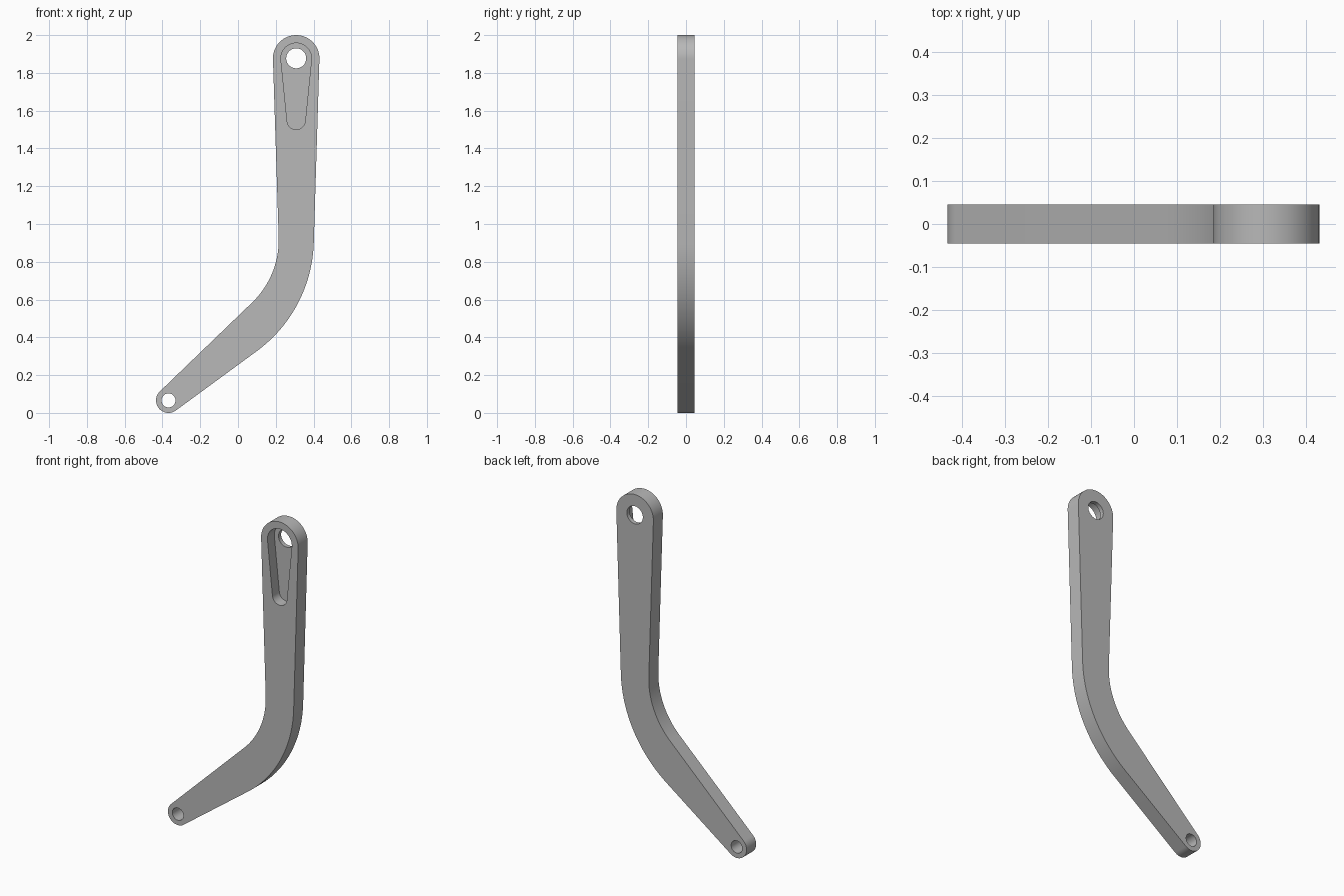
import bpy
import bmesh
from math import acos, asin, atan2, cos, sin, hypot, pi, tan, remainder
from mathutils import Vector

if "Cube" in bpy.data.objects:
    bpy.data.objects.remove(bpy.data.objects["Cube"])

HALF = 0.045          # half thickness of the arm
POCKET_FLOOR = 0.02   # depth position of the pocket floor

steel = bpy.data.materials.new("plain grey")
steel.use_nodes = True
grey = (0.48, 0.48, 0.48, 1)
steel.diffuse_color = grey
steel.node_tree.nodes["Principled BSDF"].inputs["Base Color"].default_value = grey


def arc(center, radius, start, end, steps=32):
    angles = [start + (end - start) * i / steps for i in range(steps + 1)]
    return [center + radius * Vector((cos(a), sin(a))) for a in angles]


def tangent_angle(center, radius, point, side):
    """Angle on a circle where the line from an outside point touches it."""
    d = point - center
    return atan2(d.y, d.x) + side * acos(radius / d.length)


def fillet(before, corner, after, length, steps=24):
    """Round a corner with a circle that starts the given length away."""
    u, v = (before - corner).normalized(), (after - corner).normalized()
    radius = length * tan(u.angle(v) / 2)
    center = corner + (u + v).normalized() * hypot(length, radius)
    p, q = corner + u * length - center, corner + v * length - center
    start = atan2(p.y, p.x)
    sweep = remainder(atan2(q.y, q.x) - start, 2 * pi)
    return arc(center, radius, start, start + sweep, steps)


def prism(name, points, y0, y1):
    """Extrude an x-z outline from y0 to y1."""
    bm = bmesh.new()
    face = bm.faces.new([bm.verts.new((p.x, y0, p.y)) for p in points])
    new = bmesh.ops.extrude_face_region(bm, geom=[face])["geom"]
    verts = [g for g in new if isinstance(g, bmesh.types.BMVert)]
    bmesh.ops.translate(bm, verts=verts, vec=(0, y1 - y0, 0))
    bmesh.ops.recalc_face_normals(bm, faces=bm.faces)
    mesh = bpy.data.meshes.new(name)
    bm.to_mesh(mesh)
    bm.free()
    mesh.materials.append(steel)
    obj = bpy.data.objects.new(name, mesh)
    bpy.context.collection.objects.link(obj)
    return obj


# Arm outline: two round ends joined through two rounded bends
top, top_r = Vector((0.308, 1.877)), 0.123
low, low_r = Vector((-0.368, 0.066)), 0.066
inner, outer = Vector((0.222, 0.726)), Vector((0.39, 0.54))

top_arc = arc(top, top_r, tangent_angle(top, top_r, outer, 1),
              tangent_angle(top, top_r, inner, -1) + 2 * pi, 48)
low_arc = arc(low, low_r, tangent_angle(low, low_r, inner, 1),
              tangent_angle(low, low_r, outer, -1) + 2 * pi)
outline = (top_arc + fillet(top_arc[-1], inner, low_arc[0], 0.205)
           + low_arc + fillet(low_arc[-1], outer, top_arc[0], 0.36))
arm = prism("bent_arm", outline, -HALF, HALF)

# Tapered pocket in the front face
tip, wide_r, tip_r = Vector((0.308, 1.548)), 0.081, 0.048
lean = asin((wide_r - tip_r) / (top - tip).length)
pocket = (arc(top, wide_r, -lean, pi + lean)
          + arc(tip, tip_r, pi + lean, 2 * pi - lean))

# Cutters for the pocket and the two through holes
cutters = [prism("pocket_cutter", pocket, -2 * HALF, POCKET_FLOOR)]
for name, center, radius in (("top_hole_cutter", top, 0.053),
                             ("lower_hole_cutter", low, 0.037)):
    cutters.append(prism(name, arc(center, radius, 0, 2 * pi, 40)[:-1],
                         -2 * HALF, 2 * HALF))

for cutter in cutters:
    cutter.hide_render = True
    mod = arm.modifiers.new(cutter.name, 'BOOLEAN')
    mod.operation = 'DIFFERENCE'
    mod.solver = 'EXACT'
    mod.object = cutter

# Bake the cuts and drop the cutters
graph = bpy.context.evaluated_depsgraph_get()
arm.data = bpy.data.meshes.new_from_object(arm.evaluated_get(graph))
arm.modifiers.clear()
for cutter in cutters:
    bpy.data.objects.remove(cutter)

# Smooth round walls, crisp rims
for obj in bpy.context.selected_objects:
    obj.select_set(False)
arm.select_set(True)
bpy.context.view_layer.objects.active = arm
bpy.ops.object.shade_smooth_by_angle(angle=0.5)
